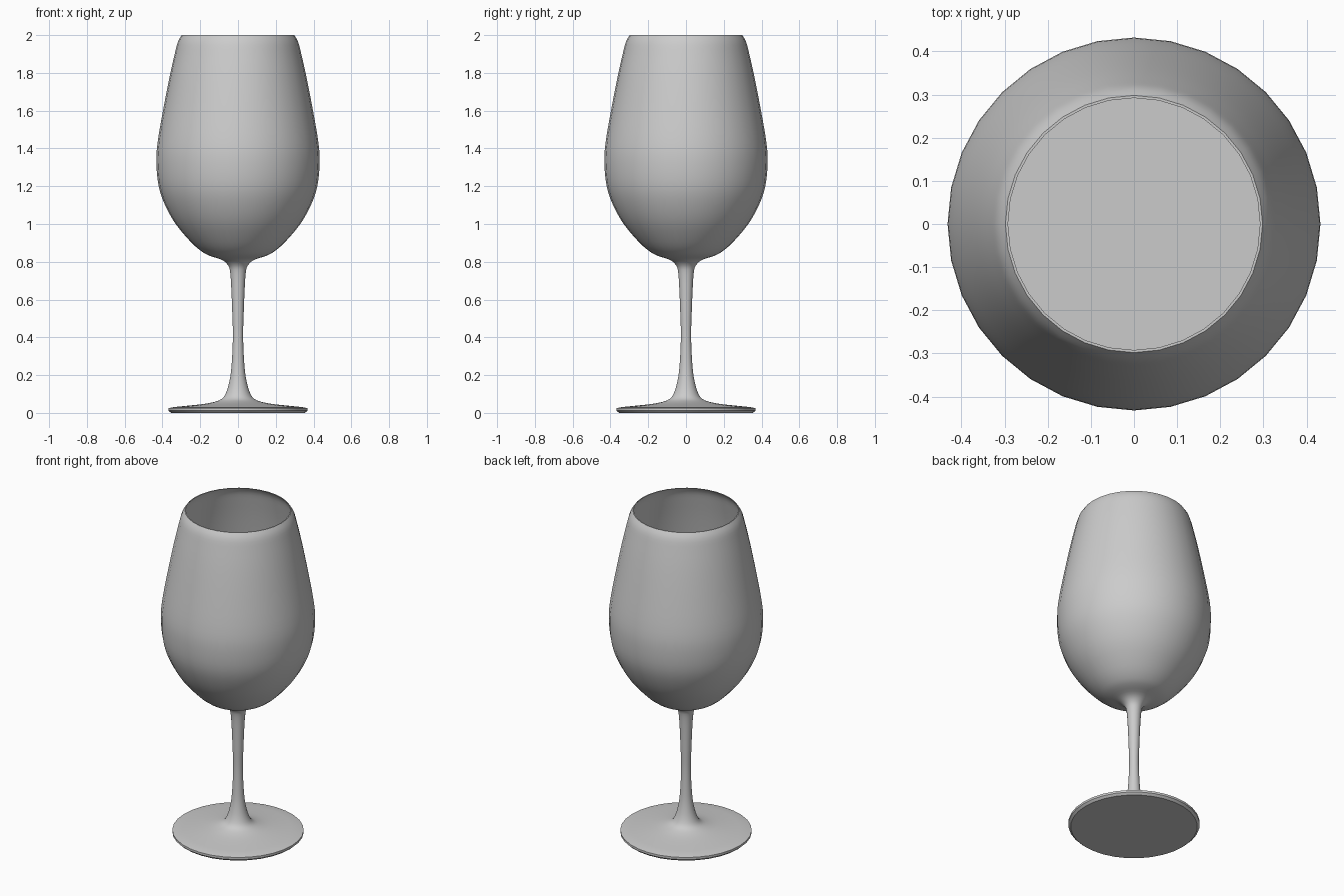
import bpy, bmesh, math
from mathutils import Vector

if "Cube" in bpy.data.objects:
    bpy.data.objects.remove(bpy.data.objects["Cube"])

SIDES = 32


def smooth_curve(pts, steps=3):
    """Catmull-Rom curve through (radius, height) points."""
    p = [Vector(q) for q in pts]
    p = [p[0]] + p + [p[-1]]
    out = []
    for a, b, c, d in zip(p, p[1:], p[2:], p[3:]):
        for i in range(steps):
            t = i / steps
            out.append(0.5 * (2 * b + (c - a) * t + (2 * a - 5 * b + 4 * c - d) * t * t
                              + (3 * b - a - 3 * c + d) * t ** 3))
    return [(v.x, v.y) for v in out] + [tuple(pts[-1])]


def lathe(name, profile):
    """Revolve a profile around z; points at radius 0 close the ends."""
    bm = bmesh.new()
    verts = [bm.verts.new((r, 0, z)) for r, z in profile]
    edges = [bm.edges.new(e) for e in zip(verts, verts[1:])]
    bmesh.ops.spin(bm, geom=verts + edges, cent=(0, 0, 0), axis=(0, 0, 1),
                   angle=2 * math.pi, steps=SIDES, use_duplicate=False)
    bmesh.ops.remove_doubles(bm, verts=bm.verts, dist=1e-5)
    bmesh.ops.recalc_face_normals(bm, faces=bm.faces)
    mesh = bpy.data.meshes.new(name)
    bm.to_mesh(mesh)
    bm.free()
    ob = bpy.data.objects.new(name, mesh)
    bpy.context.collection.objects.link(ob)
    bpy.context.view_layer.objects.active = ob
    ob.select_set(True)
    bpy.ops.object.shade_smooth_by_angle(angle=math.radians(35))
    ob.select_set(False)
    return ob


# Foot disc, stem and bowl exterior
foot = [(0, 0), (0.355, 0), (0.368, 0.012), (0.368, 0.025)]
stem = [(0.34, 0.031), (0.2, 0.045), (0.13, 0.057), (0.085, 0.075), (0.062, 0.11),
        (0.045, 0.17), (0.034, 0.25), (0.027, 0.4), (0.030, 0.52), (0.035, 0.65),
        (0.041, 0.74), (0.052, 0.78), (0.085, 0.81)]
bowl = [(0.145, 0.83), (0.19, 0.853), (0.25, 0.905), (0.33, 1.0), (0.386, 1.1),
        (0.42, 1.2), (0.432, 1.32), (0.426, 1.43), (0.397, 1.6), (0.362, 1.78),
        (0.335, 1.9), (0.318, 1.965), (0.298, 2.0)]
outer = smooth_curve(stem + bowl)

# Bowl interior: the outer curve moved in by the thin glass wall
inner = [(r - 0.006, z) for r, z in smooth_curve(bowl)]
inner[-1] = (0.292, 2.0)
inner = [(0, 0.84), (0.08, 0.842)] + [(r, z + 0.012) for r, z in inner[:6]] + inner[6:]
lathe("glass", foot + outer + inner[::-1])

# Liquid filling the lower bowl, with a flat top
level = 1.28
body = [(max(r - 0.002, 0), z + 0.002) for r, z in inner if z < level - 0.01]
lathe("liquid", body + [(0.423, level), (0, level)])
